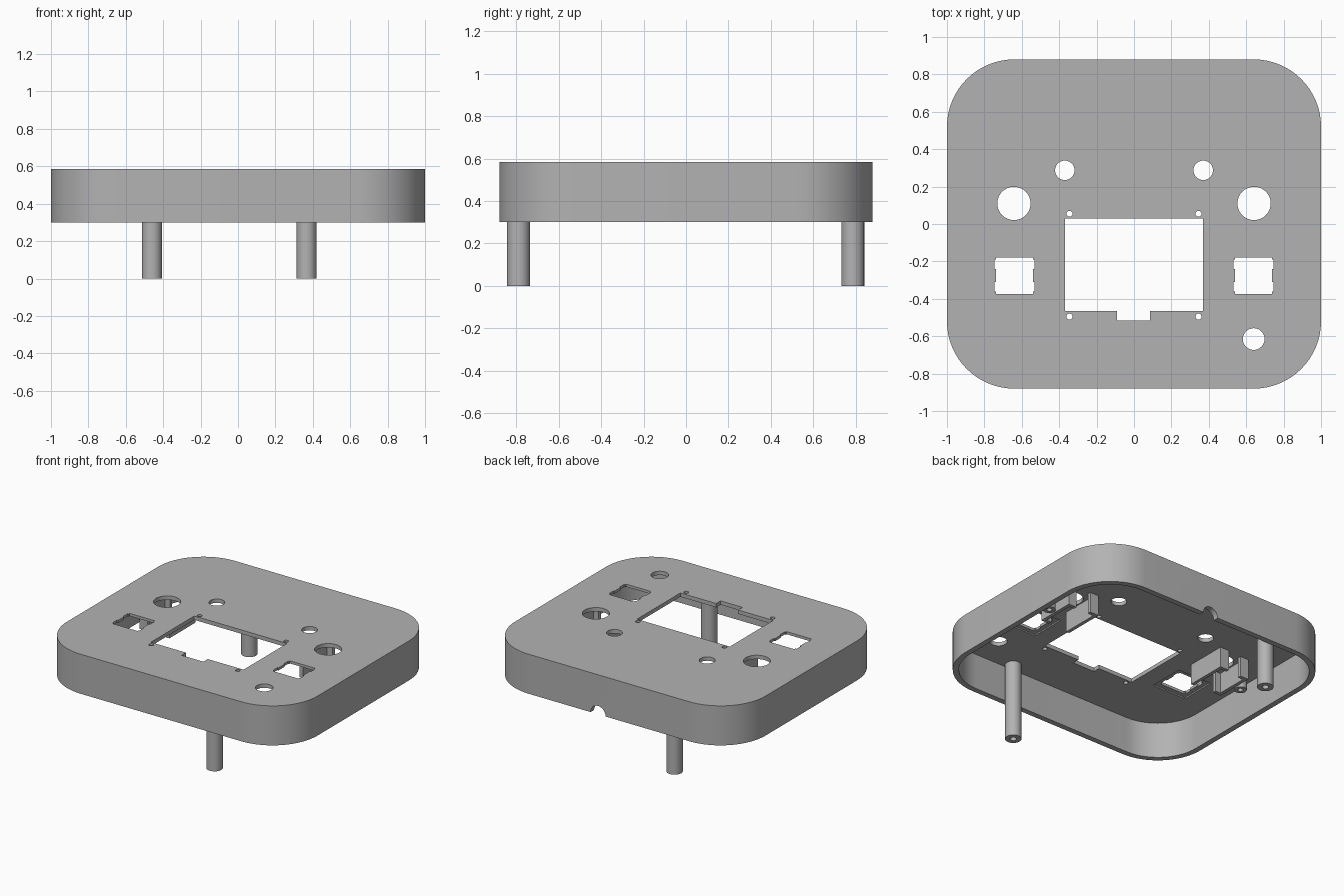
import bpy, bmesh
from math import cos, sin, pi
from mathutils import Matrix

cube = bpy.data.objects.get("Cube")
if cube:
    bpy.data.objects.remove(cube, do_unlink=True)

RIM, CEIL, TOP = 0.30, 0.557, 0.585
POST_R, BRACKET_Z = 0.054, 0.41

grey = bpy.data.materials.new("plain grey")
grey.use_nodes = True
grey.diffuse_color = (0.45, 0.45, 0.45, 1)
grey.node_tree.nodes["Principled BSDF"].inputs["Base Color"].default_value = grey.diffuse_color


def circle(x, y, r, n=40):
    return [(x + r * cos(2 * pi * i / n), y + r * sin(2 * pi * i / n)) for i in range(n)]


def rect(x0, x1, y0, y1):
    return [(x0, y0), (x1, y0), (x1, y1), (x0, y1)]


def rounded(hx, hy, r, n=16):
    pts = []
    for q, (sx, sy) in enumerate([(1, 1), (-1, 1), (-1, -1), (1, -1)]):
        for i in range(n + 1):
            a = (q + i / n) * pi / 2
            pts.append((sx * (hx - r) + r * cos(a), sy * (hy - r) + r * sin(a)))
    return pts


def prisms(name, outlines, z0, z1):
    """One object holding an upright prism for each outline."""
    bm = bmesh.new()
    for pts in outlines:
        face = bm.faces.new([bm.verts.new((x, y, z0)) for x, y in pts])
        out = bmesh.ops.extrude_face_region(bm, geom=[face])
        top = [v for v in out["geom"] if isinstance(v, bmesh.types.BMVert)]
        bmesh.ops.translate(bm, verts=top, vec=(0, 0, z1 - z0))
    bmesh.ops.recalc_face_normals(bm, faces=bm.faces)
    mesh = bpy.data.meshes.new(name)
    bm.to_mesh(mesh)
    bm.free()
    mesh.materials.append(grey)
    obj = bpy.data.objects.new(name, mesh)
    bpy.context.collection.objects.link(obj)
    return obj


def activate(obj):
    bpy.ops.object.select_all(action="DESELECT")
    obj.select_set(True)
    bpy.context.view_layer.objects.active = obj


def cut(obj, cutter):
    cutter.hide_render = True
    activate(obj)
    mod = obj.modifiers.new("cut", "BOOLEAN")
    mod.operation, mod.solver, mod.object = "DIFFERENCE", "EXACT", cutter
    bpy.ops.object.modifier_apply(modifier=mod.name)
    bpy.data.objects.remove(cutter, do_unlink=True)


def smooth(obj):
    activate(obj)
    bpy.ops.object.shade_smooth_by_angle(angle=pi / 6)


# Hollow rounded case, open underneath
case = prisms("case", [rounded(1, 0.88, 0.36)], RIM, TOP)
cut(case, prisms("cavity", [rounded(0.96, 0.84, 0.32)], RIM - 0.1, CEIL))

# Screen window with a cable notch, and its four screw holes
window = [(-0.37, -0.465), (-0.09, -0.465), (-0.09, -0.515), (0.085, -0.515),
          (0.085, -0.465), (0.37, -0.465), (0.37, 0.03), (-0.37, 0.03)]
holes = [window, circle(0.64, -0.615, 0.058)]
recesses = []
for s in (-1, 1):
    holes += [circle(s * 0.345, y, 0.016, 16) for y in (0.055, -0.495)]
    holes += [circle(s * 0.37, 0.287, 0.052), circle(s * 0.642, 0.11, 0.089)]
    # Square key opening with small side ears
    cx, cy = s * 0.64, -0.276
    half = [(0.099, -0.097), (0.099, -0.085), (0.107, -0.085), (0.107, -0.035),
            (0.099, -0.035)]
    right = half + [(x, -y) for x, y in reversed(half)]
    left = [(-x, -y) for x, y in right]
    holes.append([(cx + x, cy + y) for x, y in right + left])
    recesses.append(rect(cx - 0.135, cx + 0.135, cy - 0.13, cy + 0.13))
cut(case, prisms("openings", holes, CEIL - 0.05, TOP + 0.05))
cut(case, prisms("key_recesses", recesses, CEIL - 0.05, CEIL + 0.009))

# Half-round cable exit in the back rim
exit_cutter = prisms("cable_exit", [circle(0, 0, 0.06)], -0.1, 0.1)
exit_cutter.data.transform(Matrix.Translation((0.085, 0.86, RIM)) @ Matrix.Rotation(pi / 2, 4, "X"))
cut(case, exit_cutter)
smooth(case)

# Two long hollow posts on opposite edges
for name, x, y in (("front_post", 0.367, -0.79), ("back_post", -0.46, 0.787)):
    post = prisms(name, [circle(x, y, POST_R, 24)], 0, CEIL)
    cut(post, prisms("bore", [circle(x, y, 0.022, 16)], -0.1, 0.2))
    smooth(post)

# Bracket walls and a screw boss beside each round opening
for side, s in (("left", 1), ("right", -1)):
    def wall(name, x0, x1, y0, y1):
        prisms(side + name, [rect(*sorted((s * x0, s * x1)), y0, y1)], BRACKET_Z, CEIL)

    wall("_inner_wall", 0.52, 0.545, -0.04, 0.26)
    wall("_inner_return", 0.545, 0.59, 0.235, 0.26)
    wall("_outer_wall", 0.74, 0.765, -0.03, 0.25)
    for i, y in enumerate((-0.03, 0.225)):
        wall("_outer_return_%d" % i, 0.70, 0.74, y, y + 0.025)
    boss = prisms(side + "_screw_boss", [circle(s * 0.815, 0.11, 0.042, 24)], BRACKET_Z, CEIL)
    cut(boss, prisms("bore", [circle(s * 0.815, 0.11, 0.018, 16)], BRACKET_Z - 0.1, CEIL - 0.03))
    smooth(boss)
